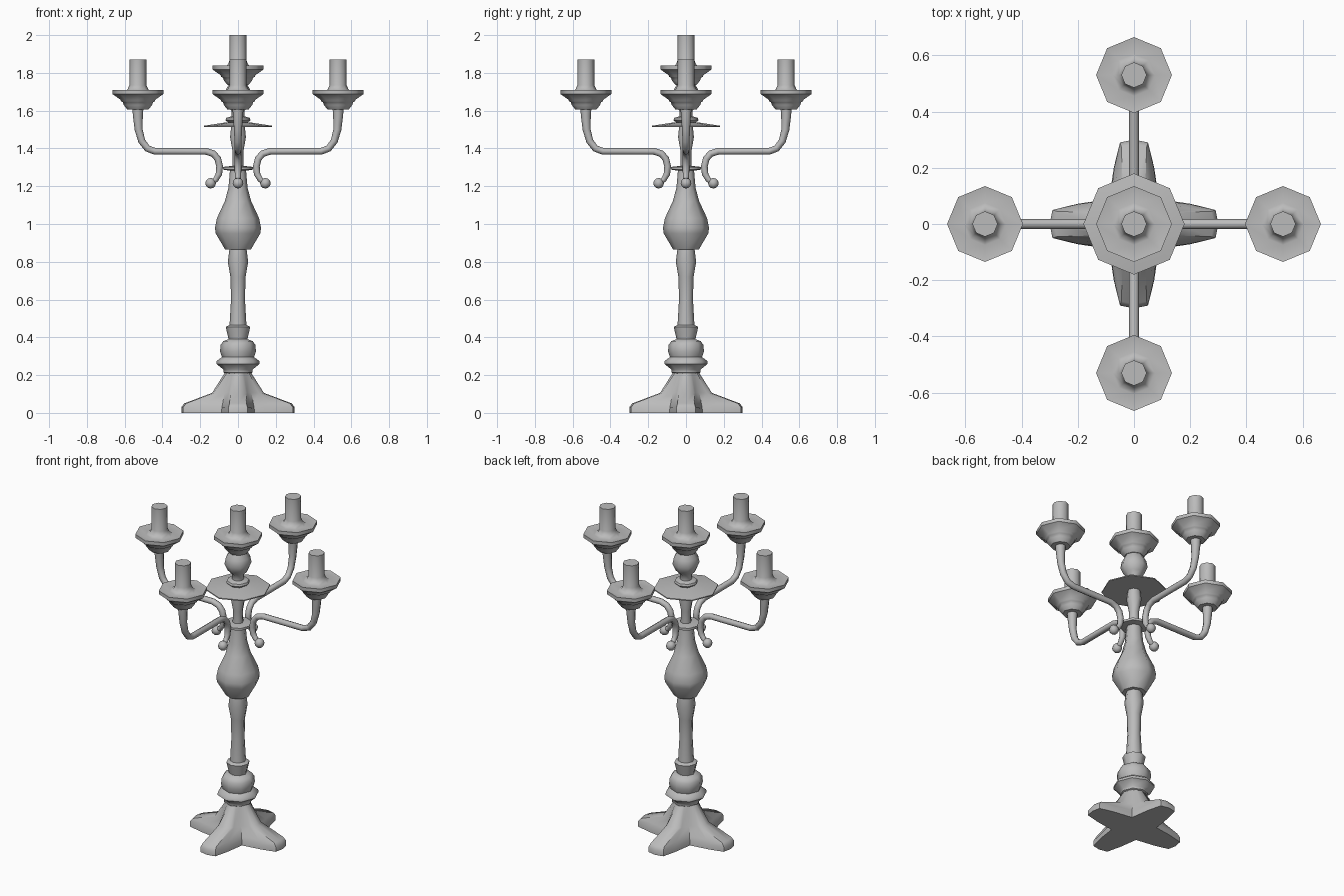
import bpy
import bmesh
import math
from mathutils import Matrix, Vector

cube = bpy.data.objects.get("Cube")
if cube:
    bpy.data.objects.remove(cube)

# One plain metal colour
metal = bpy.data.materials.new("grey metal")
metal.use_nodes = True
GREY = (0.5, 0.5, 0.5, 1)
metal.diffuse_color = GREY
metal.node_tree.nodes["Principled BSDF"].inputs["Base Color"].default_value = GREY

SIDES = 8
ARM_REACH = 0.53
CUP_BASE = 1.605


def finish(name, mesh):
    """Link a mesh, give it the metal and smooth it."""
    obj = bpy.data.objects.new(name, mesh)
    bpy.context.collection.objects.link(obj)
    mesh.materials.clear()
    mesh.materials.append(metal)
    bpy.ops.object.select_all(action="DESELECT")
    obj.select_set(True)
    bpy.context.view_layer.objects.active = obj
    bpy.ops.object.shade_smooth_by_angle(angle=math.radians(50))
    return obj


def loft(name, rings):
    """Skin a stack of equal closed rings and cap both ends."""
    bm = bmesh.new()
    loops = [[bm.verts.new(p) for p in ring] for ring in rings]
    count = len(loops[0])
    for low, high in zip(loops, loops[1:]):
        for i in range(count):
            j = (i + 1) % count
            bm.faces.new((low[i], low[j], high[j], high[i]))
    bm.faces.new(loops[0][::-1])
    bm.faces.new(loops[-1])
    bmesh.ops.recalc_face_normals(bm, faces=bm.faces)
    mesh = bpy.data.meshes.new(name)
    bm.to_mesh(mesh)
    bm.free()
    return finish(name, mesh)


def turned(name, profile, centre=(0, 0, 0)):
    """Lathe a (radius, height) profile around a vertical axis."""
    c = Vector(centre)
    return loft(name, [[c + Vector((r * math.cos(a), r * math.sin(a), z))
                        for a in (math.tau * k / SIDES for k in range(SIDES))]
                       for r, z in profile])


# Four-footed base: each level is a cross outline that shrinks to a round neck
def cross_ring(z, tip, tip_half, mid, mid_half, notch):
    n = notch * math.sqrt(0.5)
    foot = [(mid, -mid_half), (tip - 0.01, -tip_half), (tip, 0),
            (tip - 0.01, tip_half), (mid, mid_half), (n, n)]
    return [Matrix.Rotation(math.pi / 2 * q, 3, "Z") @ Vector((x, y, z))
            for q in range(4) for x, y in foot]


loft("footed_base", [cross_ring(*level) for level in (
    (0, 0.30, 0.05, 0.2, 0.072, 0.125),
    (0.03, 0.30, 0.05, 0.2, 0.07, 0.12),
    (0.05, 0.285, 0.045, 0.18, 0.06, 0.115),
    (0.106, 0.137, 0.04, 0.11, 0.048, 0.1),
    (0.215, 0.068, 0.018, 0.058, 0.03, 0.066))])

# Turned stem
turned("lower_rings", [(0.06, 0.205), (0.078, 0.215), (0.078, 0.23), (0.115, 0.26),
                       (0.113, 0.275), (0.085, 0.295), (0.095, 0.325), (0.092, 0.36),
                       (0.078, 0.38), (0.05, 0.39), (0.065, 0.455), (0.045, 0.465)])
turned("shaft", [(0.045, 0.46), (0.037, 0.6), (0.04, 0.72),
                 (0.054, 0.8), (0.045, 0.87)])
turned("bulb", [(0.068, 0.865), (0.118, 0.95), (0.122, 0.98), (0.112, 1.03),
                (0.07, 1.12), (0.051, 1.19), (0.042, 1.29)])
turned("arm_collar", [(0.04, 1.282), (0.08, 1.288), (0.08, 1.302), (0.03, 1.308)])
turned("upper_shaft", [(0.03, 1.3), (0.028, 1.38), (0.042, 1.46), (0.036, 1.52)])
turned("drip_pan", [(0.18, 1.514), (0.18, 1.52), (0.07, 1.537)])
turned("neck_and_ball", [(0.05, 1.535), (0.066, 1.55), (0.062, 1.562), (0.034, 1.57),
                         (0.034, 1.6), (0.058, 1.625), (0.076, 1.665),
                         (0.068, 1.705), (0.045, 1.745)])


# Candle cup: stepped bowl, dished top and flared candle
def candle_cup(name, centre):
    turned(name, [(0.055, 0), (0.075, 0.025), (0.08, 0.04), (0.09, 0.045),
                  (0.092, 0.053), (0.135, 0.083), (0.135, 0.104), (0.075, 0.095),
                  (0.055, 0.108), (0.045, 0.13), (0.045, 0.265)], centre)


candle_cup("centre_cup", (0, 0, 1.735))


# Curved arm: (reach, height, thickness) from the cup down to the hooked end
ARM = [(ARM_REACH, 1.62, 0.03), (ARM_REACH, 1.57, 0.026), (0.526, 1.50, 0.021),
       (0.51, 1.44, 0.019), (0.48, 1.4, 0.018), (0.44, 1.385, 0.018),
       (0.17, 1.385, 0.018), (0.13, 1.372, 0.018), (0.107, 1.345, 0.018),
       (0.097, 1.305, 0.018), (0.101, 1.265, 0.017), (0.118, 1.235, 0.015),
       (0.145, 1.218, 0.014)]


def arm(name, turn):
    curve = bpy.data.curves.new(name + "_path", "CURVE")
    curve.dimensions = "3D"
    curve.bevel_depth = 1
    curve.bevel_resolution = 2
    curve.use_fill_caps = True
    spline = curve.splines.new("POLY")
    spline.points.add(len(ARM) - 1)
    for point, (reach, z, thick) in zip(spline.points, ARM):
        point.co = (*(turn @ Vector((reach, 0, z))), 1)
        point.radius = thick
    path = bpy.data.objects.new(name + "_path", curve)
    bpy.context.collection.objects.link(path)
    bpy.context.view_layer.update()
    graph = bpy.context.evaluated_depsgraph_get()
    mesh = bpy.data.meshes.new_from_object(path.evaluated_get(graph))
    bpy.data.objects.remove(path)
    finish(name, mesh)


def ball(name, centre, radius):
    bm = bmesh.new()
    bmesh.ops.create_uvsphere(bm, u_segments=SIDES, v_segments=6, radius=radius,
                              matrix=Matrix.Translation(centre))
    mesh = bpy.data.meshes.new(name)
    bm.to_mesh(mesh)
    bm.free()
    finish(name, mesh)


# Four arms, each with a cup and a ball on the hook
for q, side in enumerate(("left", "back", "right", "front")):
    turn = Matrix.Rotation(math.pi / 2 * q, 3, "Z")
    arm(side + "_arm", turn)
    candle_cup(side + "_cup", turn @ Vector((ARM_REACH, 0, CUP_BASE)))
    ball(side + "_hook_ball", turn @ Vector((0.145, 0, 1.216)), 0.028)
